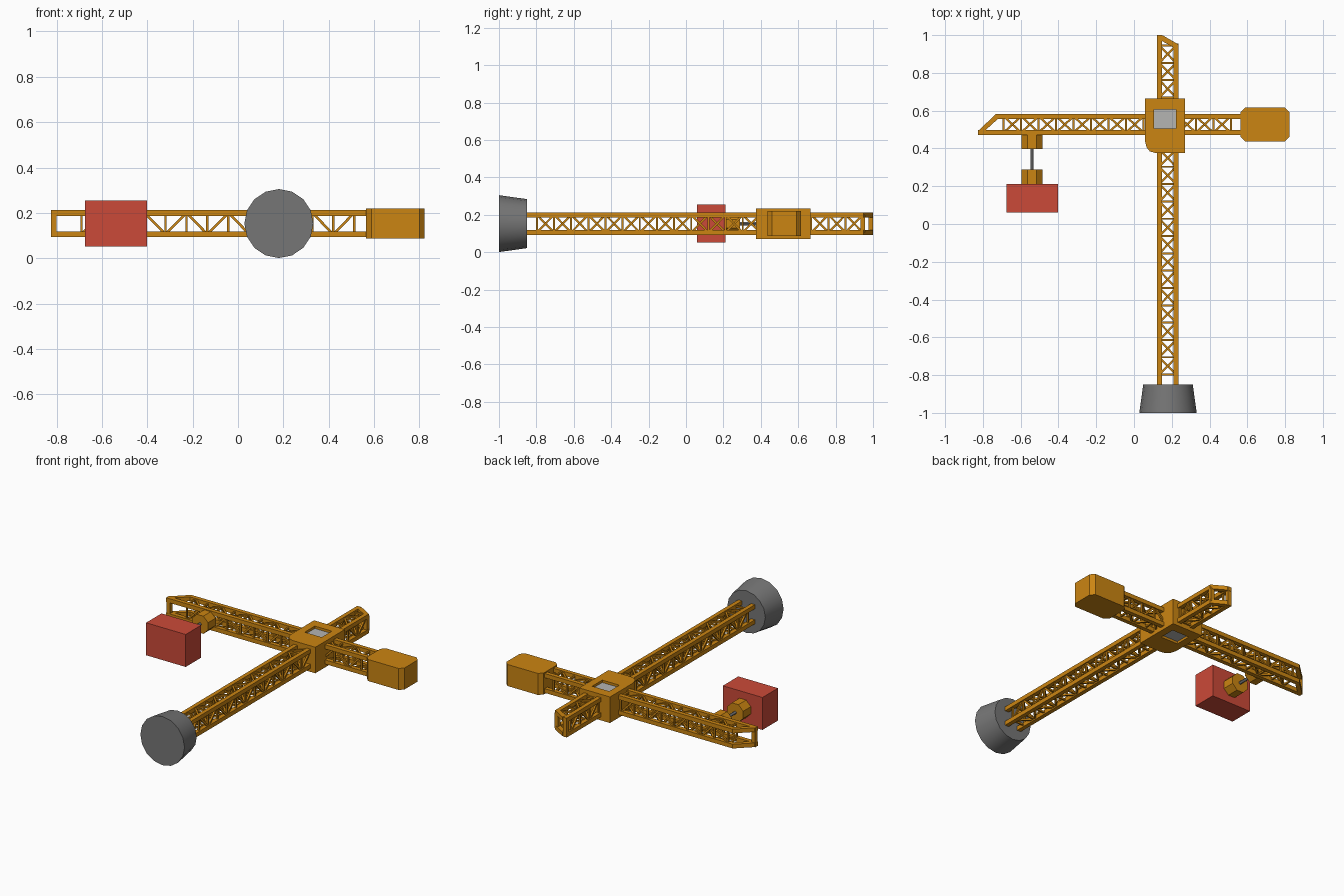
import bpy, bmesh, math
from mathutils import Vector, Matrix

if "Cube" in bpy.data.objects:
    bpy.data.objects.remove(bpy.data.objects["Cube"])

ZC = 0.153          # height of the crane's centre plane
V = (ZC - 0.047, ZC + 0.047)   # chord centre heights


def material(name, rgb):
    m = bpy.data.materials.new(name)
    m.diffuse_color = (*rgb, 1)
    m.use_nodes = True
    m.node_tree.nodes["Principled BSDF"].inputs["Base Color"].default_value = m.diffuse_color
    return m


ORANGE = material("crane_orange", (0.60, 0.235, 0.006))
RED = material("load_red", (0.60, 0.068, 0.040))
GREY = material("dark_grey", (0.18, 0.18, 0.18))
GLASS = material("window_grey", (0.46, 0.46, 0.45))


def finish(name, bm, mat):
    bmesh.ops.recalc_face_normals(bm, faces=bm.faces)
    me = bpy.data.meshes.new(name)
    bm.to_mesh(me)
    bm.free()
    me.materials.append(mat)
    ob = bpy.data.objects.new(name, me)
    bpy.context.collection.objects.link(ob)
    return ob


def add_prism(bm, profile, z0, z1):
    """Extrude an xy outline from z0 to z1."""
    face = bm.faces.new([bm.verts.new((x, y, z0)) for x, y in profile])
    new = bmesh.ops.extrude_face_region(bm, geom=[face])["geom"]
    verts = [g for g in new if isinstance(g, bmesh.types.BMVert)]
    bmesh.ops.translate(bm, verts=verts, vec=(0, 0, z1 - z0))


def rect(x0, x1, y0, y1):
    return [(x0, y0), (x1, y0), (x1, y1), (x0, y1)]


def prism(name, profile, z0, z1, mat):
    bm = bmesh.new()
    add_prism(bm, profile, z0, z1)
    return finish(name, bm, mat)


def add_bar(bm, a, b, t):
    """Square bar of thickness t from a to b."""
    a, b = Vector(a), Vector(b)
    d = b - a
    side = d.cross(Vector((0, 0, 1)))
    if side.length < 1e-6:
        side = Vector((1, 0, 0))
    side.normalize()
    up = side.cross(d.normalized())
    rot = Matrix((side, d.normalized(), up)).transposed().to_4x4()
    mat = Matrix.Translation((a + b) / 2) @ rot @ Matrix.Diagonal((t, d.length, t, 1))
    bmesh.ops.create_cube(bm, size=1, matrix=mat)


def truss(name, chords, stations, U, place, crossed, end_posts):
    """Chord outlines on both levels, rungs at stations, zigzag braces."""
    bm = bmesh.new()
    for v in V:
        for outline in chords:
            add_prism(bm, outline, v - 0.013, v + 0.013)
    for i, t in enumerate(stations):
        for k in (0, 1):
            add_bar(bm, place(t, U[0], V[k]), place(t, U[1], V[k]), 0.010)
            add_bar(bm, place(t, U[k], V[0]), place(t, U[k], V[1]), 0.010)
            if i + 1 < len(stations):
                n = stations[i + 1]
                s = (i + k) % 2
                add_bar(bm, place(t, U[s], V[k]), place(n, U[1 - s], V[k]), 0.011)
                s = s if crossed else i % 2
                add_bar(bm, place(t, U[k], V[s]), place(n, U[k], V[1 - s]), 0.011)
    for x, y in end_posts:
        add_bar(bm, (x, y, V[0]), (x, y, V[1]), 0.024)
    return finish(name, bm, ORANGE)


def cylinder_y(name, x, y0, y1, r0, r1, sides, mat, turn=0.0):
    """Cylinder or frustum along y."""
    bm = bmesh.new()
    m = (Matrix.Translation((x, (y0 + y1) / 2, ZC)) @ Matrix.Rotation(-math.pi / 2, 4, 'X')
         @ Matrix.Rotation(turn, 4, 'Z'))
    bmesh.ops.create_cone(bm, cap_ends=True, segments=sides, radius1=r0, radius2=r1,
                          depth=y1 - y0, matrix=m)
    return finish(name, bm, mat)


def smooth(ob):
    bpy.ops.object.select_all(action='DESELECT')
    ob.select_set(True)
    bpy.context.view_layer.objects.active = ob
    bpy.ops.object.shade_smooth_by_angle(angle=math.radians(30))


# Mast, with a slanted top end
truss("mast",
      [rect(0.121, 0.147, -0.86, 1.0),
       [(0.236, -0.86), (0.236, 0.95), (0.15, 1.0), (0.146, 0.97), (0.210, 0.934), (0.210, -0.86)]],
      [0.945 - 0.0917 * i for i in range(20)], (0.134, 0.223),
      lambda t, u, v: (u, t, v), True, [(0.134, 0.987), (0.223, 0.944)])

# Jib, with a slanted tip
truss("jib",
      [rect(-0.825, 0.58, 0.471, 0.497),
       [(0.58, 0.583), (-0.73, 0.583), (-0.825, 0.493), (-0.79, 0.493), (-0.72, 0.557), (0.58, 0.557)]],
      [-0.69 + 0.0925 * i for i in range(14)], (0.484, 0.570),
      lambda t, u, v: (t, u, v), False, [(-0.812, 0.484)])

# Cab with a rounded lower corner and window openings on both sides
cab = prism("cab", [(0.27, 0.375), (0.27, 0.665), (0.058, 0.665), (0.058, 0.44),
                    (0.066, 0.407), (0.083, 0.385), (0.115, 0.375)],
            ZC - 0.081, ZC + 0.081, ORANGE)
cutter = prism("window_cutter", rect(0.105, 0.223, 0.505, 0.605), -0.1, 0.5, ORANGE)
cutter.hide_render = True
cutter.display_type = 'WIRE'
cut = cab.modifiers.new("window_opening", 'BOOLEAN')
cut.operation = 'DIFFERENCE'
cut.solver = 'EXACT'
cut.object = cutter
prism("cab_windows", rect(0.104, 0.224, 0.504, 0.606), ZC - 0.066, ZC + 0.066, GLASS)

# Counterweight with chamfered corners
c, x0, x1, y0, y1 = 0.024, 0.565, 0.823, 0.437, 0.616
prism("counterweight", [(x0 + c, y0), (x1 - c, y0), (x1, y0 + c), (x1, y1 - c),
                        (x1 - c, y1), (x0 + c, y1), (x0, y1 - c), (x0, y0 + c)],
      ZC - 0.067, ZC + 0.067, ORANGE)

# Trolley, cable, hook block and load
R8 = 0.055 / math.cos(math.pi / 8)
cylinder_y("trolley", -0.54, 0.398, 0.474, R8, R8, 8, ORANGE, math.pi / 8)
cylinder_y("hook_block", -0.54, 0.208, 0.288, R8, R8, 8, ORANGE, math.pi / 8)
smooth(cylinder_y("cable", -0.54, 0.28, 0.405, 0.009, 0.009, 12, GREY))
prism("load", rect(-0.675, -0.402, 0.06, 0.212), ZC - 0.101, ZC + 0.101, RED)

# Round tapered base
smooth(cylinder_y("base", 0.18, -1.0, -0.85, 0.152, 0.131, 16, GREY))
